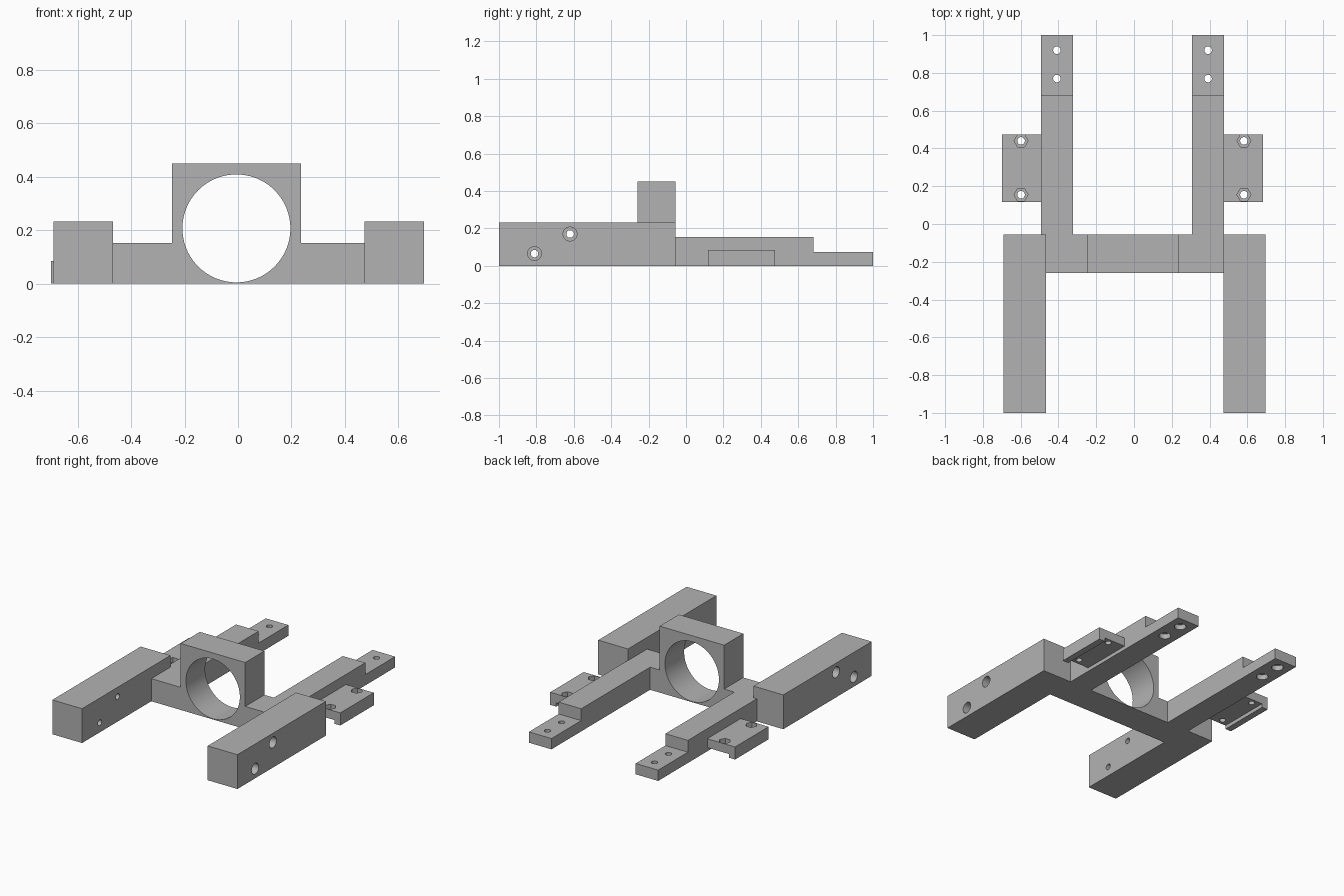
import bpy, bmesh
from math import cos, sin, tau, radians

cube = bpy.data.objects.get("Cube")
if cube:
    bpy.data.objects.remove(cube, do_unlink=True)

GREY = (0.448, 0.448, 0.448, 1)
grey = bpy.data.materials.new("light grey")
grey.diffuse_color = GREY
grey.use_nodes = True
grey.node_tree.nodes["Principled BSDF"].inputs["Base Color"].default_value = GREY


def prism(name, outline, axis, start, end):
    """Extrude a 2D outline along an axis; the outline uses the other two axes in order."""
    def place(point, t):
        co = list(point)
        co.insert("xyz".index(axis), t)
        return co
    bm = bmesh.new()
    low = [bm.verts.new(place(p, start)) for p in outline]
    high = [bm.verts.new(place(p, end)) for p in outline]
    bm.faces.new(low)
    bm.faces.new(high)
    n = len(outline)
    for i in range(n):
        j = (i + 1) % n
        bm.faces.new((low[i], low[j], high[j], high[i]))
    bmesh.ops.recalc_face_normals(bm, faces=bm.faces)
    mesh = bpy.data.meshes.new(name)
    bm.to_mesh(mesh)
    bm.free()
    mesh.materials.append(grey)
    obj = bpy.data.objects.new(name, mesh)
    bpy.context.collection.objects.link(obj)
    return obj


def rect(a0, a1, b0, b1):
    return [(a0, b0), (a1, b0), (a1, b1), (a0, b1)]


def drill(obj, centre, radius, axis, start, end, sides=32):
    """Cut a round or hexagonal hole out of a part."""
    ring = [(centre[0] + radius * cos(tau * i / sides),
             centre[1] + radius * sin(tau * i / sides)) for i in range(sides)]
    cutter = prism("cutter", ring, axis, start, end)
    mod = obj.modifiers.new("hole", "BOOLEAN")
    mod.operation = "DIFFERENCE"
    mod.solver = "EXACT"
    mod.object = cutter
    bpy.context.view_layer.objects.active = obj
    bpy.ops.object.modifier_apply(modifier=mod.name)
    bpy.data.objects.remove(cutter, do_unlink=True)


def finish(obj):
    bpy.ops.object.select_all(action="DESELECT")
    obj.select_set(True)
    bpy.context.view_layer.objects.active = obj
    bpy.ops.object.shade_smooth_by_angle(angle=radians(30))


HOLE, BORE = 0.02, 0.037
FRONT, BACK = -0.26, -0.055      # cross bar depth
ARM_MID, RAIL_MID = 0.003, -0.008

# Cross bar with the raised ring housing
bar = prism("crossbar_and_ring", [
    (-0.467, 0), (0.473, 0), (0.473, 0.153), (0.236, 0.153), (0.236, 0.45),
    (-0.247, 0.45), (-0.247, 0.153), (-0.467, 0.153)], "y", FRONT, BACK)
drill(bar, (-0.006, 0.207), 0.202, "y", -0.4, 0.1, 96)
finish(bar)

for side, label in ((1, "left"), (-1, "right")):
    def arm_x(d):
        return ARM_MID + side * d

    def rail_x(d):
        return RAIL_MID + side * d

    # Front arm with cross holes, counterbored from outside
    arm = prism(label + "_front_arm", rect(-1, BACK, 0, 0.232), "x",
                arm_x(0.47), arm_x(0.693))
    for spot in ((-0.81, 0.065), (-0.62, 0.17)):
        drill(arm, spot, HOLE, "x", arm_x(0.4), arm_x(0.8))
        drill(arm, spot, BORE, "x", arm_x(0.61), arm_x(0.8))
    finish(arm)

    # Rear rail with a stepped end, holes counterbored from below
    rail = prism(label + "_rear_rail", [
        (BACK, 0), (1, 0), (1, 0.073), (0.682, 0.073), (0.682, 0.153), (BACK, 0.153)],
        "x", rail_x(0.315), rail_x(0.484))
    for y in (0.77, 0.92):
        drill(rail, (rail_x(0.4), y), HOLE, "z", -0.1, 0.2)
        drill(rail, (rail_x(0.4), y), BORE, "z", -0.1, 0.035)
    finish(rail)

    # Side plate with an outer lip and hexagonal nut pockets
    plate = prism(label + "_side_plate", [
        (rail_x(0.484), 0.025), (rail_x(0.647), 0.025), (rail_x(0.647), 0),
        (rail_x(0.692), 0), (rail_x(0.692), 0.085), (rail_x(0.484), 0.085)],
        "y", 0.117, 0.475)
    for y in (0.155, 0.44):
        drill(plate, (rail_x(0.59), y), HOLE, "z", -0.1, 0.2)
        drill(plate, (rail_x(0.59), y), BORE, "z", 0.053, 0.2, 6)
    finish(plate)
